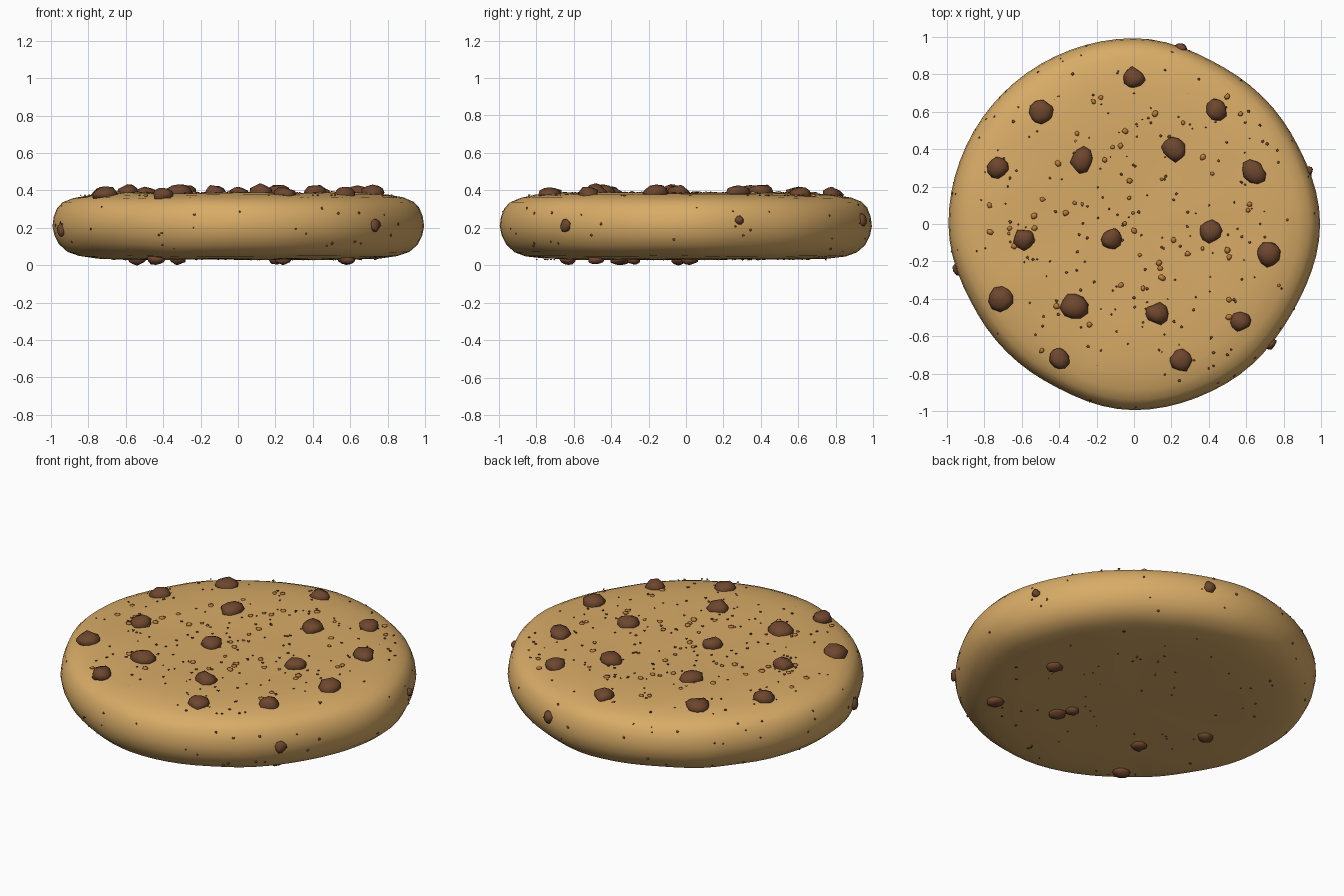
import bpy
import bmesh
import math
import random
from mathutils import Vector, Matrix, noise

if "Cube" in bpy.data.objects:
    bpy.data.objects.remove(bpy.data.objects["Cube"], do_unlink=True)
random.seed(7)


def material(name, rgb):
    m = bpy.data.materials.new(name)
    m.use_nodes = True
    m.diffuse_color = (*rgb, 1)
    m.node_tree.nodes["Principled BSDF"].inputs["Base Color"].default_value = (*rgb, 1)
    return m


dough_mat = material("golden dough", (0.69, 0.41, 0.135))
chip_mat = material("dark chocolate", (0.155, 0.062, 0.027))
nugget_mat = material("caramel nugget", (0.52, 0.21, 0.04))
speck_mat = material("brown speck", (0.2, 0.075, 0.022))

# Uneven outline radius every 30 degrees, and the half section (radius, height)
OUTLINE = [.995, .97, .965, .993, .99, .99, .992, .965, .965, .995, .985, .97]
SECTION = [(.3, .03), (.6, .03), (.76, .035), (.86, .048), (.92, .07), (.965, .11),
           (.99, .16), (1, .21), (.993, .26), (.975, .305), (.945, .337), (.89, .36),
           (.81, .375), (.7, .385), (.5, .385), (.25, .381)]


def outline(angle):
    t = (angle / math.tau * len(OUTLINE)) % len(OUTLINE)
    i = int(t)
    f = (1 - math.cos((t - i) * math.pi)) / 2
    return OUTLINE[i] * (1 - f) + OUTLINE[(i + 1) % len(OUTLINE)] * f


def finish(name, bm, mat):
    mesh = bpy.data.meshes.new(name)
    bm.normal_update()
    bm.to_mesh(mesh)
    bm.free()
    mesh.materials.append(mat)
    for p in mesh.polygons:
        p.use_smooth = True
    ob = bpy.data.objects.new(name, mesh)
    bpy.context.collection.objects.link(ob)
    return ob


def build_dough():
    bm = bmesh.new()
    count = 72
    rings = []
    for r, z in SECTION:
        ring = []
        for k in range(count):
            a = math.tau * k / count
            p = Vector((math.cos(a) * r * outline(a), math.sin(a) * r * outline(a), z))
            p.z += 0.006 * noise.noise(p * 4)
            ring.append(bm.verts.new(p))
        rings.append(ring)
    for low, high in zip(rings, rings[1:]):
        for k in range(count):
            n = (k + 1) % count
            bm.faces.new((low[k], low[n], high[n], high[k]))
    # Close the underside and the top
    for ring, z, flip in ((rings[0], .03, True), (rings[-1], .38, False)):
        hub = bm.verts.new((0, 0, z))
        for k in range(count):
            a, b = ring[k], ring[(k + 1) % count]
            bm.faces.new((b, a, hub) if flip else (a, b, hub))
    finish("cookie_dough", bm, dough_mat)


def lump(bm, centre, normal, size, height, detail=2, rough=.3):
    """Irregular pebble flattened along the surface normal."""
    turn = Vector(normal).to_track_quat('Z', 'Y').to_matrix().to_4x4()
    turn = Matrix.Translation(centre) @ turn @ Matrix.Rotation(random.uniform(0, math.tau), 4, 'Z')
    seed = Vector([random.uniform(-50, 50) for _ in range(3)])
    stretch = random.uniform(.92, 1.1)
    verts = bmesh.ops.create_icosphere(bm, subdivisions=detail, radius=1)["verts"]
    for v in verts:
        d = v.co * (1 + rough * noise.noise(v.co * 1.3 + seed))
        v.co = turn @ Vector((d.x * size * stretch, d.y * size / stretch, d.z * height))


def rim_point(angle, z):
    r = outline(angle)
    for (r0, z0), (r1, z1) in zip(SECTION, SECTION[1:]):
        if z0 <= z <= z1 and z1 > z0:
            r *= r0 + (r1 - r0) * (z - z0) / (z1 - z0)
            break
    return Vector((math.cos(angle) * r, math.sin(angle) * r, z))


def out(angle):
    return (math.cos(angle), math.sin(angle), 0)


build_dough()

# Large chips on the top: x, y, radius
TOP = [(0, .78, .055), (-.5, .6, .068), (.44, .61, .06), (.21, .4, .065), (-.28, .34, .065),
       (-.73, .3, .057), (.64, .28, .064), (-.59, -.08, .055), (-.12, -.08, .055),
       (.41, -.04, .06), (.72, -.16, .063), (-.71, -.4, .066), (-.32, -.44, .068),
       (.12, -.48, .06), (.57, -.52, .055), (-.4, -.72, .056), (.25, -.73, .06)]
bm = bmesh.new()
for x, y, s in TOP:
    drop = .012 if math.hypot(x, y) > .74 else 0
    lump(bm, (x, y, .388 - drop), (0, 0, 1), s, .042)
finish("top_chips", bm, chip_mat)

# Chips pressed into the underside
UNDER = [(.58, .02), (.58, -.48), (.24, -.36), (.2, -.28), (-.32, -.34), (-.54, -.04), (-.44, -.63)]
bm = bmesh.new()
for x, y in UNDER:
    lump(bm, (x, y, .03), (0, 0, -1), .045 if (x, y) != (.2, -.28) else .036, .027)
finish("underside_chips", bm, chip_mat)

# Chips around the rim: degrees, height, radius
bm = bmesh.new()
for deg, z, s in ((-41.3, .21, .034), (194.5, .19, .036), (75, .24, .034), (17, .24, .024)):
    a = math.radians(deg)
    lump(bm, rim_point(a, z), out(a), s, .022)
finish("rim_chips", bm, chip_mat)


def scatter(limit):
    r = limit * math.sqrt(random.random())
    a = random.uniform(0, math.tau)
    return r * math.cos(a), r * math.sin(a)


# Caramel nuggets on the top
bm = bmesh.new()
for _ in range(62):
    x, y = scatter(.85)
    s = random.uniform(.009, .02)
    z = .386 if math.hypot(x, y) < .72 else .372
    lump(bm, (x, y, z), (0, 0, 1), s, s * .5, 1, .4)
finish("caramel_nuggets", bm, nugget_mat)

# Fine specks on the top, underside and rim
bm = bmesh.new()
for _ in range(210):
    x, y = scatter(.88)
    z = .387 if math.hypot(x, y) < .74 else .374
    lump(bm, (x, y, z), (0, 0, 1), random.uniform(.004, .009), .004, 1, .5)
for _ in range(60):
    x, y = scatter(.8)
    lump(bm, (x, y, .03), (0, 0, -1), random.uniform(.004, .008), .004, 1, .5)
for _ in range(60):
    a = random.uniform(0, math.tau)
    lump(bm, rim_point(a, random.uniform(.08, .33)), out(a), random.uniform(.004, .009), .004, 1, .5)
finish("fine_specks", bm, speck_mat)
